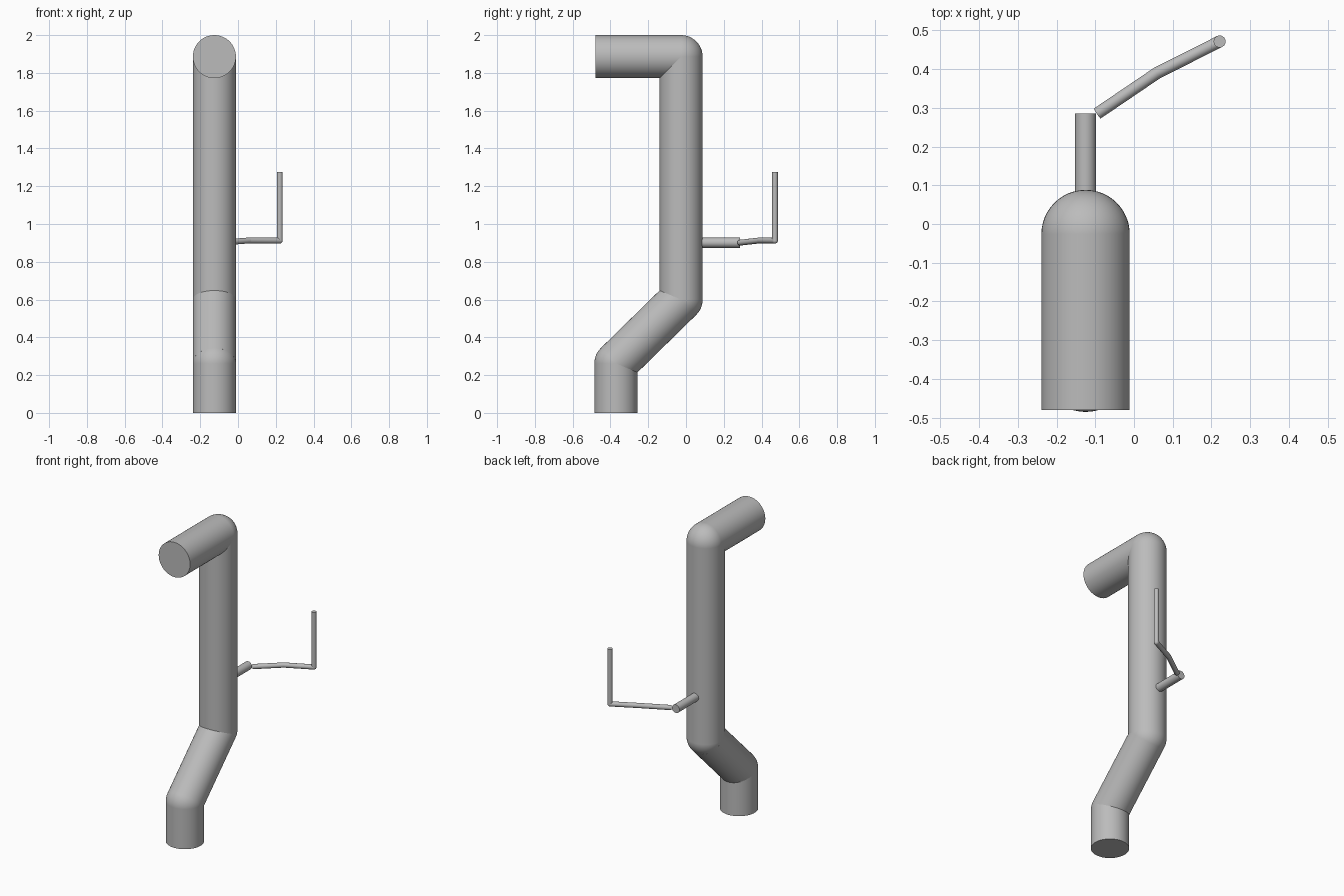
import bpy
import bmesh
import math
from mathutils import Vector, Matrix

cube = bpy.data.objects.get("Cube")
if cube:
    bpy.data.objects.remove(cube, do_unlink=True)

grey = bpy.data.materials.new("plain grey")
grey.use_nodes = True
grey.diffuse_color = (0.5, 0.5, 0.5, 1)
grey.node_tree.nodes["Principled BSDF"].inputs["Base Color"].default_value = grey.diffuse_color


def tube(name, points, radius, sides):
    """Straight capped lengths joined by round elbows."""
    bm = bmesh.new()
    points = [Vector(p) for p in points]
    for a, b in zip(points, points[1:]):
        along = b - a
        place = Matrix.Translation((a + b) / 2) @ along.to_track_quat("Z", "Y").to_matrix().to_4x4()
        bmesh.ops.create_cone(bm, cap_ends=True, segments=sides, radius1=radius,
                              radius2=radius, depth=along.length, matrix=place)
    for p in points[1:-1]:
        bmesh.ops.create_uvsphere(bm, u_segments=sides, v_segments=sides // 2,
                                  radius=radius, matrix=Matrix.Translation(p))
    mesh = bpy.data.meshes.new(name)
    bm.to_mesh(mesh)
    bm.free()
    mesh.materials.append(grey)
    obj = bpy.data.objects.new(name, mesh)
    bpy.context.collection.objects.link(obj)
    bpy.ops.object.select_all(action="DESELECT")
    obj.select_set(True)
    bpy.context.view_layer.objects.active = obj
    bpy.ops.object.shade_smooth_by_angle(angle=math.radians(35))
    return obj


X = -0.125

# Large bent pipe: foot, sloping length, upright and forward spout
tube("main_pipe", [(X, -0.371, 0), (X, -0.371, 0.262), (X, -0.026, 0.6),
                   (X, -0.026, 1.886), (X, -0.48, 1.886)], 0.114, 48)

# Short stub out of the back of the upright
tube("stub_pipe", [(X, -0.026, 0.901), (X, 0.285, 0.901)], 0.027, 32)

# Thin bent rod from the stub, turning upward at the end
tube("thin_rod", [(-0.095, 0.285, 0.901), (0.06, 0.39, 0.913),
                  (0.221, 0.471, 0.912), (0.221, 0.471, 1.275)], 0.0155, 24)
